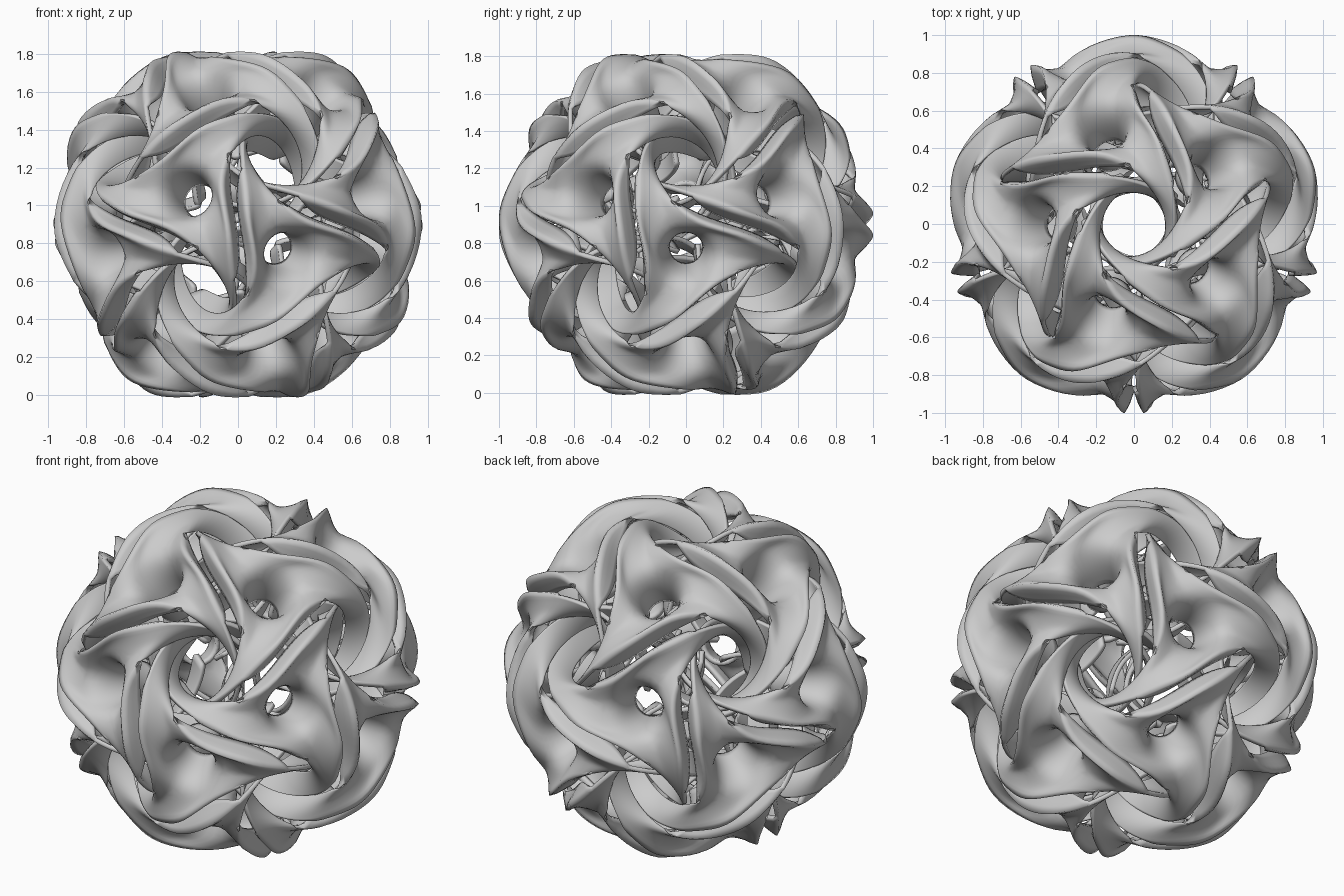
import bpy, bmesh, math
from mathutils import Vector, Matrix

if "Cube" in bpy.data.objects:
    bpy.data.objects.remove(bpy.data.objects["Cube"])

CENTRE_Z = 0.9
POLAR = math.radians(37.377)      # threefold axis measured from a fivefold axis
TILT = math.radians(58.283)       # twofold axis between the two upper rings
ARM_ANGLE = 30
axis = Vector((-math.sin(POLAR), 0, math.cos(POLAR)))
twofold = Vector((-.425, .309, .851)).normalized()
across = Matrix.Rotation(math.pi, 3, twofold)

# One arm: outer edge and inner edge, curling down around the fivefold axis (z)
edge_mid = Vector((-.415, .265, .885))
outer = [Vector(p) for p in (
    (-.27, .26, .905), (-.12, .255, .90), (.03, .23, .86), (.16, .17, .77),
    (.25, .05, .66), (.26, -.08, .55), (.20, -.19, .45))]
inner = [Vector(p) for p in (
    (-.43, -.06, .87), (-.30, .08, .875), (-.15, .165, .825), (.02, .19, .72),
    (.15, .135, .59), (.20, .02, .48), (.19, -.10, .39))]


def ring_point(radius, height, angle):
    """Point of the funnel, angle counted from the direction of the fivefold axis."""
    side = (Vector((0, 0, 1)) - axis * axis.z).normalized()
    return axis * height + Matrix.Rotation(math.radians(angle), 3, axis) @ side * radius


def sector_rows():
    """Cross rows (points, hem) from one arm end, around the hub, to the next arm end."""
    turn = Matrix.Rotation(math.radians(120), 3, axis)
    left, right = [], []
    for i in range(1, len(outer)):
        mid = (outer[i] + inner[i]) / 2
        for rows, spine, edge in ((left, mid, outer[i]), (right, turn @ mid, turn @ inner[i])):
            rows.append(([spine, spine.lerp(edge, .5), edge], None))
    hub = []
    edges = (outer[0], edge_mid, turn @ inner[0])
    for j, edge in enumerate(edges):
        angle = ARM_ANGLE + 60 * j
        rim = ring_point(.19, .885, angle)
        shoulder = rim.lerp(edge, .5).normalized() * .94
        # Short skirt leaning into the slit towards the neighbouring plate
        hem = edge.lerp(across @ edges[2 - j], .3) * (.84 if j == 1 else .9)
        points = [ring_point(.12, .64, angle), ring_point(.13, .77, angle), rim, shoulder, edge]
        hub.append((points, hem))
    return left[::-1] + hub + right


def build_plate():
    bm = bmesh.new()
    crease = bm.edges.layers.float.new("crease_edge")
    for k in range(3):
        turn = Matrix.Rotation(math.radians(120 * k), 3, axis)
        strips = []
        for points, hem in sector_rows():
            verts = [bm.verts.new(turn @ p) for p in points]
            strips.append((verts, bm.verts.new(turn @ hem) if hem else None))
        for (a, hem_a), (b, hem_b) in zip(strips, strips[1:]):
            n = min(len(a), len(b))
            a, b = a[-n:], b[-n:]
            for i in range(n - 1):
                bm.faces.new((a[i], b[i], b[i + 1], a[i + 1]))
            if hem_a and hem_b:
                bm.faces.new((a[-1], b[-1], hem_b, hem_a))
            elif hem_a or hem_b:
                bm.faces.new((a[-1], b[-1], hem_a or hem_b))
            bm.edges.get((a[-1], b[-1]))[crease] = .85
    bmesh.ops.remove_doubles(bm, verts=bm.verts, dist=.0005)
    bmesh.ops.recalc_face_normals(bm, faces=bm.faces)
    mesh = bpy.data.meshes.new("three_arm_plate")
    bm.to_mesh(mesh)
    bm.free()
    mesh.polygons.foreach_set("use_smooth", [True] * len(mesh.polygons))
    return mesh


# Twenty plates placed by the rotations of the icosahedral group
plate = build_plate()
to_second_ring = Matrix.Rotation(math.pi, 4, Vector((-math.sin(TILT), 0, math.cos(TILT))))
flip = Matrix.Rotation(math.pi, 4, "Y")
lift = Matrix.Translation((0, 0, CENTRE_Z))
number = 0
for half in (Matrix.Identity(4), flip):
    for ring in (Matrix.Identity(4), to_second_ring):
        for k in range(5):
            number += 1
            ob = bpy.data.objects.new(f"three_arm_plate_{number:02d}", plate)
            bpy.context.collection.objects.link(ob)
            ob.matrix_world = lift @ half @ Matrix.Rotation(math.radians(72 * k), 4, "Z") @ ring
            smooth = ob.modifiers.new("smooth", "SUBSURF")
            smooth.levels = smooth.render_levels = 2
            thick = ob.modifiers.new("thickness", "SOLIDIFY")
            thick.thickness = .025
            thick.offset = 0
